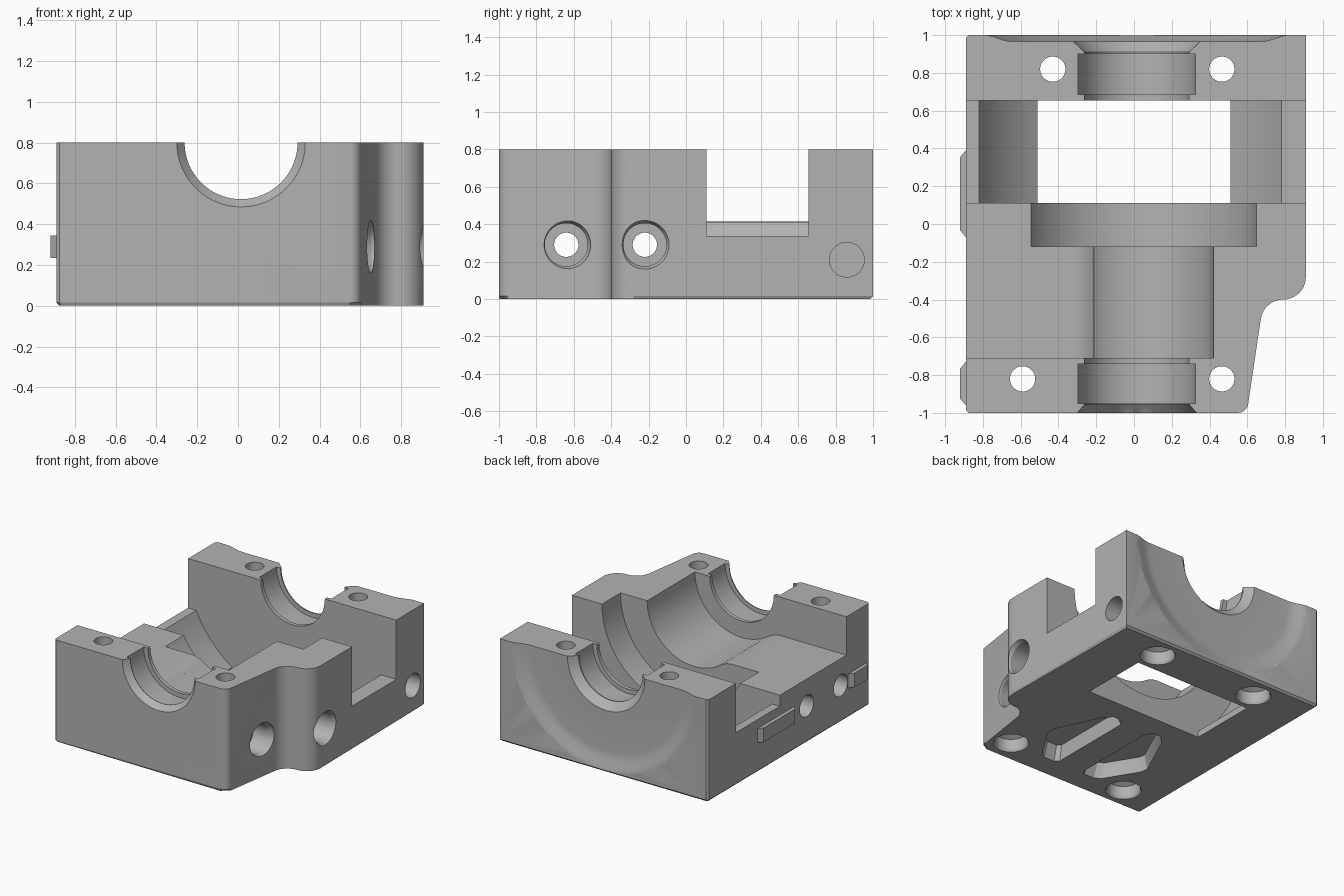
import bpy, bmesh, math
from mathutils import Vector

cube = bpy.data.objects.get("Cube")
if cube:
    bpy.data.objects.remove(cube, do_unlink=True)

grey = bpy.data.materials.new("cast grey")
grey.use_nodes = True
GREY = (0.45, 0.45, 0.45, 1)
grey.diffuse_color = GREY
grey.node_tree.nodes["Principled BSDF"].inputs["Base Color"].default_value = GREY

TOP = 0.8          # parting plane, height of the shaft axis
AXIS_X = 0.015


def make(name, bm):
    bmesh.ops.recalc_face_normals(bm, faces=bm.faces[:])
    mesh = bpy.data.meshes.new(name)
    bm.to_mesh(mesh)
    bm.free()
    mesh.materials.append(grey)
    obj = bpy.data.objects.new(name, mesh)
    bpy.context.collection.objects.link(obj)
    return obj


def arc(cx, cy, r, start, end, steps=10):
    angles = [math.radians(start + (end - start) * i / steps) for i in range(steps + 1)]
    return [(cx + r * math.cos(a), cy + r * math.sin(a)) for a in angles]


def prism(name, points, low, high, axis="z", taper=1.0, bevel=0.0):
    """Extrude a 2D outline along an axis, optionally tapering the far end."""
    place = {"z": lambda p, t: (p[0], p[1], t),
             "y": lambda p, t: (p[0], t, p[1])}[axis]
    cx = sum(p[0] for p in points) / len(points)
    cy = sum(p[1] for p in points) / len(points)
    far = [(cx + (x - cx) * taper, cy + (y - cy) * taper) for x, y in points]
    bm = bmesh.new()
    a = [bm.verts.new(place(p, low)) for p in points]
    b = [bm.verts.new(place(p, high)) for p in far]
    base = bm.faces.new(a)
    bm.faces.new(b)
    for i in range(len(a)):
        j = (i + 1) % len(a)
        bm.faces.new((a[i], a[j], b[j], b[i]))
    if bevel:
        bmesh.ops.bevel(bm, geom=list(base.edges), offset=bevel, segments=1, affect="EDGES")
    return make(name, bm)


def lathe(name, profile, origin, axis, sides=48):
    """Turn (distance, radius) pairs about an axis through the origin point."""
    turn = Vector(axis).to_track_quat("Z", "Y")
    bm = bmesh.new()
    rings = []
    for t, r in profile:
        ring = []
        for i in range(sides):
            a = math.tau * (i + 0.5) / sides
            v = turn @ Vector((r * math.cos(a), r * math.sin(a), t))
            ring.append(bm.verts.new(v + Vector(origin)))
        rings.append(ring)
    for low, high in zip(rings, rings[1:]):
        for i in range(sides):
            j = (i + 1) % sides
            bm.faces.new((low[i], low[j], high[j], high[i]))
    bm.faces.new(rings[0])
    bm.faces.new(rings[-1])
    return make(name, bm)


# Block with one stepped corner and a chamfered foot
outline = [(-0.89, -0.985), (-0.875, -1)]
outline += arc(0.55, -0.945, 0.055, -90, -10, 6)
outline += arc(0.79, -0.52, 0.12, 170, 90)
outline += arc(0.79, -0.28, 0.12, -90, 0)[1:]
outline += [(0.91, 1), (-0.875, 1), (-0.89, 0.985)]
body = prism("housing_body", outline, 0, TOP, bevel=0.015)

cutters = []

# Shaft bores, bearing grooves, main cavity, collar groove and rear dished face
cutters.append(lathe("bore_cutter", [
    (-1.02, 0.325), (-1, 0.315), (-0.955, 0.277), (-0.95, 0.277), (-0.95, 0.312),
    (-0.74, 0.312), (-0.74, 0.277), (-0.71, 0.277), (-0.71, 0.405), (-0.12, 0.405),
    (-0.12, 0.635), (0.13, 0.635), (0.13, 0.277), (0.685, 0.277), (0.685, 0.312),
    (0.9, 0.312), (0.9, 0.277), (0.91, 0.277), (0.965, 0.335), (0.965, 0.65),
    (0.968, 0.68), (0.975, 0.71), (0.988, 0.75), (0.996, 0.775), (1, 0.795),
    (1.02, 0.81)], (AXIS_X, 0, TOP), (0, 1, 0), 96))

# Open left ledge blending into the main cavity
ledge = [(-1.1, 1), (-1.1, 0.5)] + arc(-0.326, 0.3, 0.2, 90, 55.7) + [(0, 0.6), (0, 1)]
cutters.append(prism("ledge_cutter", ledge, -0.71, 0.2, "y"))

# Wide transverse slot with curved walls, open through the floor
R = 0.907
def wall(x):
    return (x, TOP - math.sqrt(R * R - x * x))
steps = 12
slot = [(-1.1, 1), (-1.1, 0.42)]
slot += [wall(-0.82 + 0.31 * i / steps) for i in range(steps + 1)]
slot += [(-0.51, -0.1), (0.51, -0.1)]
slot += [wall(0.51 + 0.27 * i / steps) for i in range(steps + 1)]
slot += [(1.1, 0.335), (1.1, 1)]
cutters.append(prism("slot_cutter", slot, 0.11, 0.655, "y"))

# Vertical bolt holes, counterbored from below
for x, y in [(-0.43, 0.82), (0.465, 0.82), (-0.59, -0.82), (0.465, -0.82)]:
    cutters.append(lathe("bolt_cutter", [
        (-0.02, 0.14), (0.015, 0.12), (0.1, 0.12), (0.13, 0.067), (0.9, 0.067)],
        (x, y, 0), (0, 0, 1), 32))

# Cross holes, counterbored at both sides
for y, seat, mouth in [(-0.64, 0.5, 0.655), (-0.22, 0.68, 0.91)]:
    cutters.append(lathe("cross_hole_cutter", [
        (-1, 0.085), (-0.78, 0.085), (-0.76, 0.065), (seat, 0.065), (seat, 0.115),
        (mouth - 0.03, 0.115), (mouth, 0.13), (1, 0.13)], (0, y, 0.29), (1, 0, 0), 40))

# Blind hole on the right side
cutters.append(lathe("blind_hole_cutter", [(0.6, 0.093), (1, 0.093)],
                     (0, 0.86, 0.21), (1, 0, 0), 40))

# Mirrored lightening pockets in the underside
pocket = [(0.03, -0.8), (0.06, -0.83), (0.15, -0.83), (0.2, -0.8), (0.36, -0.54),
          (0.37, -0.48), (0.2, -0.11), (0.14, -0.05), (0.07, -0.05), (0.03, -0.1)]
for side in (1, -1):
    points = [(-0.08 + side * (x + 0.08), y) for x, y in pocket]
    cutters.append(prism("pocket_cutter", points, -0.02, 0.11, taper=0.86))

for cutter in cutters:
    cutter.hide_render = True
    mod = body.modifiers.new(cutter.name, "BOOLEAN")
    mod.operation = "DIFFERENCE"
    mod.solver = "EXACT"
    mod.object = cutter

# Bake the cuts and drop the cutters
bpy.context.view_layer.update()
graph = bpy.context.evaluated_depsgraph_get()
baked = bpy.data.meshes.new_from_object(body.evaluated_get(graph))
body.modifiers.clear()
body.data = baked
baked.materials.clear()
baked.materials.append(grey)
for cutter in cutters:
    bpy.data.objects.remove(cutter, do_unlink=True)

# Raised locating pads on the left side, with sloped ends
parts = [body]
for name, low, high in [("rear_pad", -0.07, 0.39), ("front_pad", -0.96, -0.73)]:
    pad = [(-0.88, low), (-0.89, low), (-0.92, low + 0.035),
           (-0.92, high - 0.035), (-0.89, high), (-0.88, high)]
    parts.append(prism(name, pad, 0.235, 0.345))

for obj in parts:
    bpy.ops.object.select_all(action="DESELECT")
    obj.select_set(True)
    bpy.context.view_layer.objects.active = obj
    bpy.ops.object.shade_smooth_by_angle(angle=math.radians(25))
